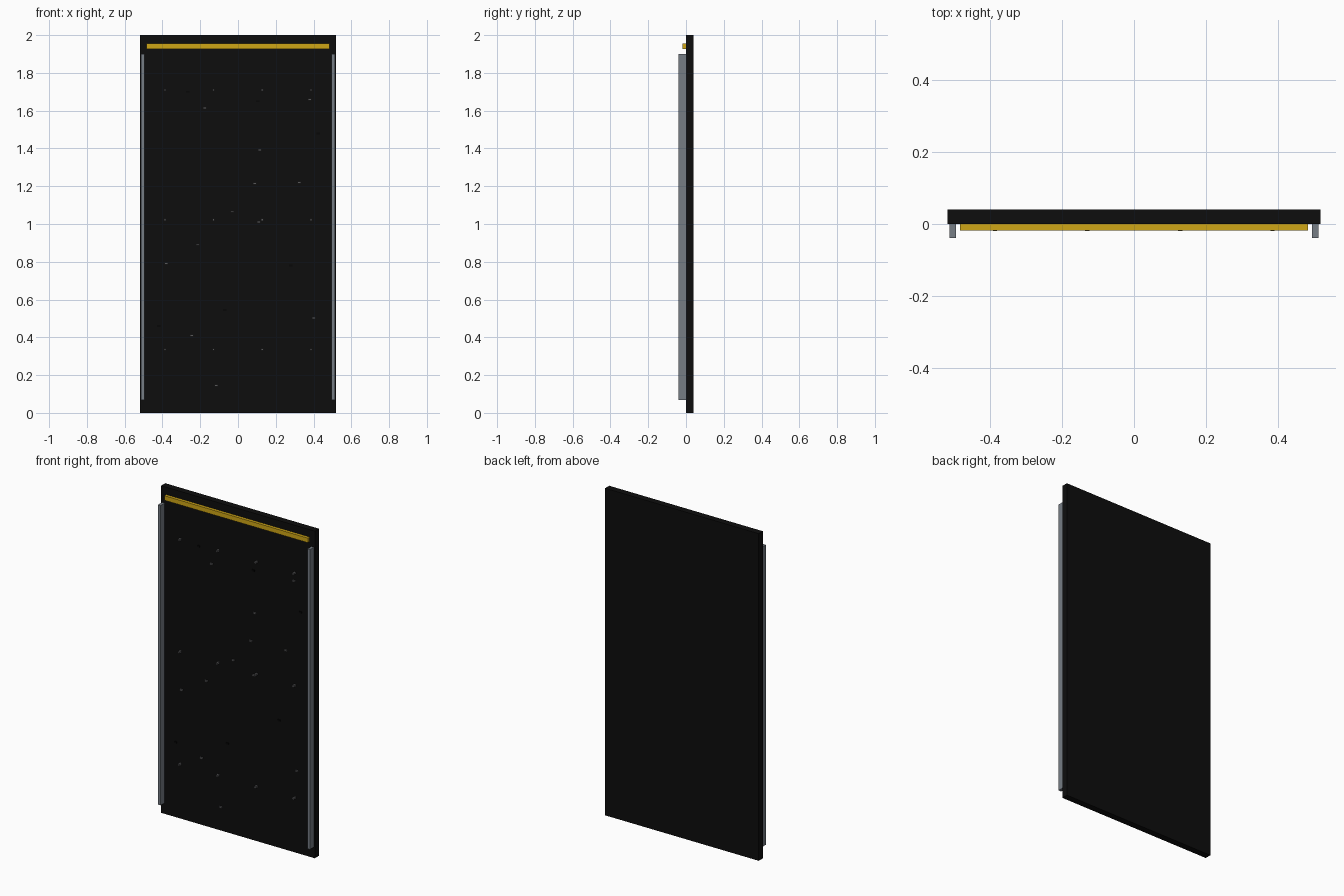
import bpy
import bmesh
from mathutils import Matrix, Vector

if "Cube" in bpy.data.objects:
    bpy.data.objects.remove(bpy.data.objects["Cube"])


def material(name, rgb):
    m = bpy.data.materials.new(name)
    m.diffuse_color = (*rgb, 1)
    m.use_nodes = True
    m.node_tree.nodes["Principled BSDF"].inputs["Base Color"].default_value = m.diffuse_color
    return m


black = material("matte black", (0.004, 0.004, 0.004))
steel = material("grey steel", (0.18, 0.205, 0.235))
gold = material("gold", (0.62, 0.38, 0.008))
bolt_grey = material("bolt grey", (0.10, 0.10, 0.105))
soot = material("soot", (0.002, 0.002, 0.002))


def boxes(name, mat, bounds):
    """One object made of boxes, each given as (low corner, high corner)."""
    bm = bmesh.new()
    for lo, hi in bounds:
        lo, hi = Vector(lo), Vector(hi)
        bmesh.ops.create_cube(
            bm, size=1,
            matrix=Matrix.Translation((lo + hi) / 2) @ Matrix.Diagonal((*(hi - lo), 1)))
    me = bpy.data.meshes.new(name)
    bm.to_mesh(me)
    bm.free()
    me.materials.append(mat)
    ob = bpy.data.objects.new(name, me)
    bpy.context.collection.objects.link(ob)
    return ob


def studs(name, mat, points, w, h, depth):
    """Small blocks standing on the front face of the panel."""
    return boxes(name, mat, [((x - w / 2, -depth, z - h / 2), (x + w / 2, 0.001, z + h / 2))
                             for x, z in points])


# Main slab
boxes("panel", black, [((-0.52, 0, 0), (0.52, 0.04, 2))])

# Side rails
for side, x0, x1 in (("left", -0.514, -0.496), ("right", 0.496, 0.514)):
    boxes(side + "_rail", steel, [((x0, -0.039, 0.067), (x1, 0.001, 1.9))])

# Trim strip along the top
boxes("top_trim", gold, [((-0.485, -0.018, 1.927), (0.485, 0.001, 1.955))])

# Regular grid of bolts
studs("bolts", bolt_grey, [(x, z) for x in (-0.387, -0.13, 0.129, 0.386)
                           for z in (0.336, 1.023, 1.71)], 0.012, 0.012, 0.02)

# Scattered light chips
studs("light_chips", bolt_grey, [
    (-0.177, 1.615), (0.38, 1.66), (0.115, 1.392), (0.088, 1.215), (0.325, 1.22),
    (-0.03, 1.065), (0.11, 1.01), (-0.213, 0.89), (-0.38, 0.79), (0.4, 0.503),
    (-0.245, 0.41), (-0.115, 0.145)], 0.018, 0.01, 0.008)

# Scattered dark chips
studs("dark_chips", soot, [
    (-0.265, 1.7), (0.105, 1.65), (0.425, 1.48), (0.28, 0.78),
    (-0.07, 0.545), (-0.42, 0.46)], 0.018, 0.01, 0.006)
